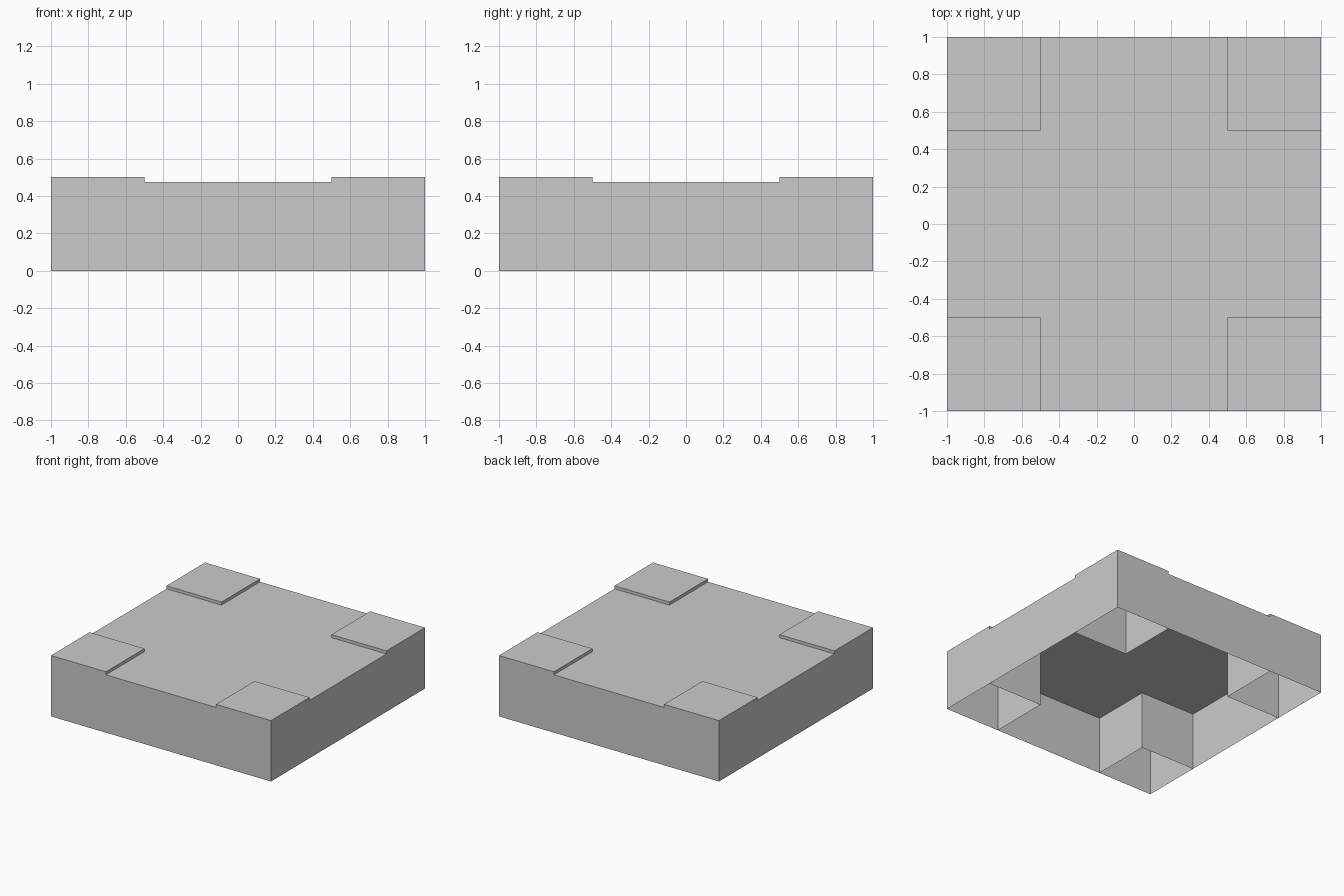
import bpy
import bmesh
from mathutils import Vector

HALF, CORNER = 1.0, 0.5          # outer half width, inner edge of the corner blocks
DECK_Z, TOP_Z = 0.475, 0.5       # deck height, corner block height

cube = bpy.data.objects.get("Cube")
if cube:
    bpy.data.objects.remove(cube, do_unlink=True)

# Single flat grey
grey = bpy.data.materials.new("light_grey")
colour = (0.6, 0.6, 0.6, 1.0)
grey.use_nodes = True
grey.diffuse_color = colour
grey.node_tree.nodes["Principled BSDF"].inputs["Base Color"].default_value = colour


def open_box(x0, x1, y0, y1, height):
    """Thin-walled box standing on the ground, open underneath."""
    bm = bmesh.new()
    bmesh.ops.create_cube(bm, size=1)
    bmesh.ops.scale(bm, vec=(x1 - x0, y1 - y0, height), verts=bm.verts)
    bmesh.ops.translate(bm, vec=((x0 + x1) / 2, (y0 + y1) / 2, height / 2), verts=bm.verts)
    bm.normal_update()
    bottom = [f for f in bm.faces if f.normal.z < -0.5]
    bmesh.ops.delete(bm, geom=bottom, context='FACES')
    return bm


def add_object(name, bm):
    mesh = bpy.data.meshes.new(name)
    bm.to_mesh(mesh)
    bm.free()
    mesh.materials.append(grey)
    obj = bpy.data.objects.new(name, mesh)
    bpy.context.collection.objects.link(obj)
    return obj


# Cross-shaped deck with its side walls: cut along the block edges, corners removed
deck = open_box(-HALF, HALF, -HALF, HALF, DECK_Z)
for axis in (Vector((1, 0, 0)), Vector((0, 1, 0))):
    for side in (-1, 1):
        bmesh.ops.bisect_plane(deck, geom=deck.verts[:] + deck.edges[:] + deck.faces[:],
                               plane_co=axis * side * CORNER, plane_no=axis)
corners = []
for face in deck.faces:
    centre = face.calc_center_median()
    if min(abs(centre.x), abs(centre.y)) > CORNER:
        corners.append(face)
bmesh.ops.delete(deck, geom=corners, context='FACES')
add_object("cross_deck", deck)

# Four raised corner blocks, hollow from below
for sx, x_name in ((-1, "right"), (1, "left")):
    for sy, y_name in ((-1, "front"), (1, "back")):
        xs = sorted((sx * CORNER, sx * HALF))
        ys = sorted((sy * CORNER, sy * HALF))
        add_object(f"corner_block_{y_name}_{x_name}", open_box(*xs, *ys, TOP_Z))
